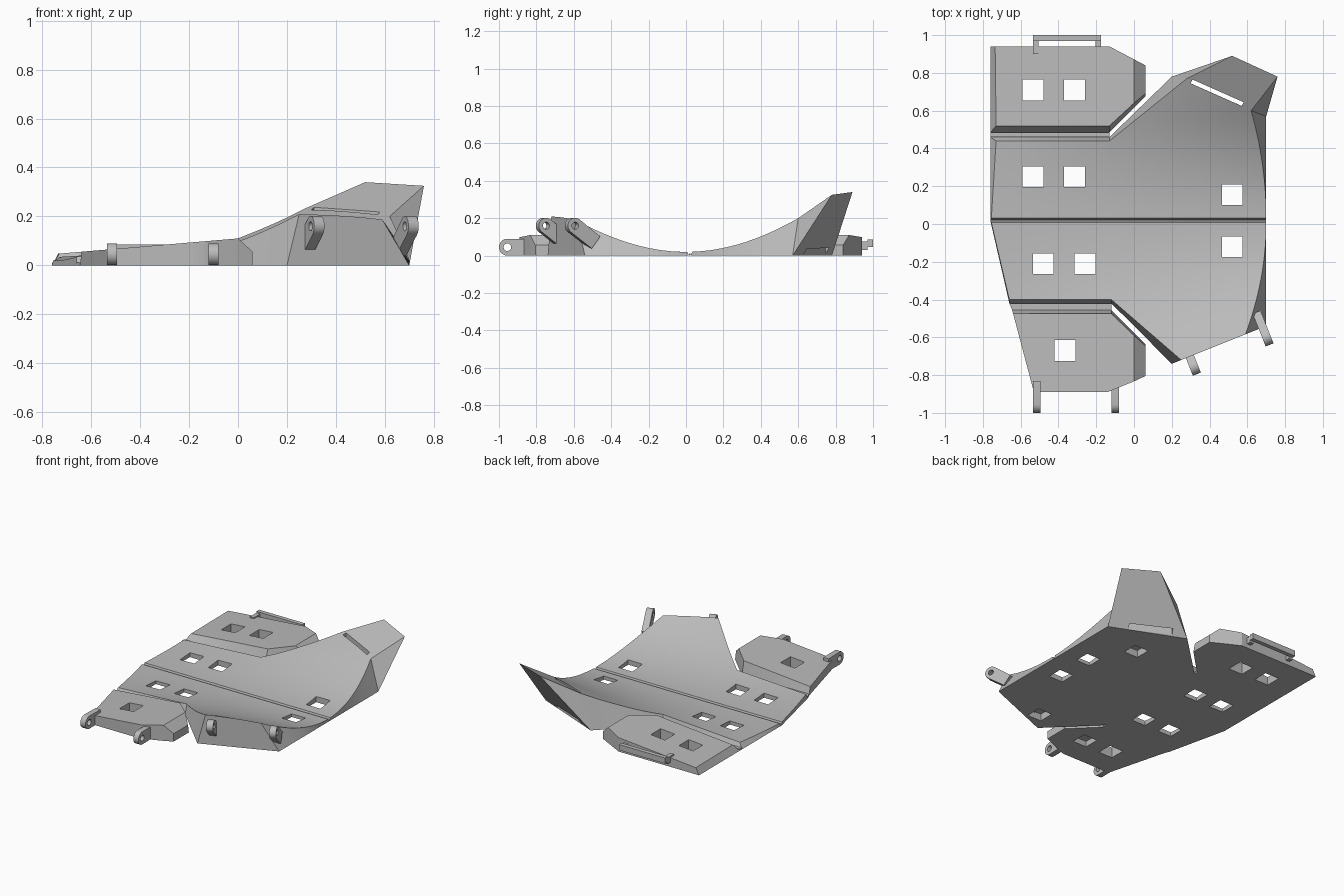
import bpy, bmesh, math
from mathutils import Vector, Matrix

old = bpy.data.objects.get("Cube")
if old:
    bpy.data.objects.remove(old, do_unlink=True)

grey = bpy.data.materials.new("plain_grey")
grey.use_nodes = True
grey.diffuse_color = (0.5, 0.5, 0.5, 1)
grey.node_tree.nodes["Principled BSDF"].inputs["Base Color"].default_value = (0.5, 0.5, 0.5, 1)


def finish(name, bm):
    bmesh.ops.recalc_face_normals(bm, faces=bm.faces)
    mesh = bpy.data.meshes.new(name)
    bm.to_mesh(mesh)
    bm.free()
    mesh.materials.append(grey)
    ob = bpy.data.objects.new(name, mesh)
    bpy.context.collection.objects.link(ob)
    return ob


def activate(ob):
    bpy.ops.object.select_all(action='DESELECT')
    ob.select_set(True)
    bpy.context.view_layer.objects.active = ob


def prism(name, outline, z0, z1):
    """Upright prism over a plan outline."""
    bm = bmesh.new()
    face = bm.faces.new([bm.verts.new((x, y, z0)) for x, y in outline])
    ext = bmesh.ops.extrude_face_region(bm, geom=[face])
    top = [v for v in ext["geom"] if isinstance(v, bmesh.types.BMVert)]
    bmesh.ops.translate(bm, verts=top, vec=(0, 0, z1 - z0))
    return finish(name, bm)


def box(name, x0, x1, y0, y1, z0, z1):
    return prism(name, [(x0, y0), (x1, y0), (x1, y1), (x0, y1)], z0, z1)


def loft(name, stations, height, bow=0, nx=6, ny=14):
    """Solid over a flat base; station = inner base, inner top, outer base, outer top."""
    rows = []
    for k, (a, b) in enumerate(zip(stations, stations[1:])):
        for i in range(nx + (k == len(stations) - 2)):
            rows.append([Vector(p).lerp(Vector(q), i / nx) for p, q in zip(a, b)])
    bm = bmesh.new()
    rings = []
    for r, (ib, it, ob, ot) in enumerate(rows):
        base, top = [], []
        for j in range(ny + 1):
            s = j / ny
            p = ib.lerp(ob, s)
            q = it.lerp(ot, s)
            q.x += bow * s * (1 - s) * r / (len(rows) - 1)
            base.append(bm.verts.new((p.x, p.y, 0)))
            top.append(bm.verts.new((q.x, q.y, height(q.x, q.y))))
        rings.append(base + top[::-1])
    n = len(rings[0])
    for a, b in zip(rings, rings[1:]):
        for j in range(n):
            bm.faces.new((a[j], a[(j + 1) % n], b[(j + 1) % n], b[j]))
    for ring in (rings[0], rings[-1]):
        for j in range(ny):
            bm.faces.new((ring[j], ring[j + 1], ring[n - 2 - j], ring[n - 1 - j]))
    return finish(name, bm)


def trough(x, y):
    """Concave bed that deepens toward the left side."""
    y = abs(y)
    rise = 0.5 * y * y if y < 0.6 else 0.18 + 0.55 * (y - 0.6)
    return 0.02 + (0.15 + 0.63 * (x + 0.73)) * rise


def panel_top(x, y):
    return 0.11 - 0.085 * abs(x) if x < 0 else 0.11 - 0.9 * x


# Main bed, in two halves beside the central fold
rear_bed = loft("rear_bed", [
    [(-.76, .025), (-.755, .033), (-.76, .46), (-.73, .44)],
    [(-.13, .025), (-.13, .033), (-.13, .46), (-.13, .44)],
    [(.3, .025), (.3, .033), (.2, .78), (.28, .77)],
    [(.7, .025), (.7, .033), (.7, .57), (.62, .6)]], trough, 0.08)
front_bed = loft("front_bed", [
    [(-.76, .015), (-.755, .007), (-.66, -.42), (-.66, -.4)],
    [(-.12, .015), (-.12, .007), (-.12, -.42), (-.12, -.4)],
    [(.3, .015), (.3, .007), (.2, -.74), (.25, -.72)],
    [(.7, .015), (.7, .007), (.7, -.54), (.59, -.584)]], trough, 0.11)

# Side panels with chamfered ends
rear_panel = loft("rear_panel", [
    [(-.76, .485), (-.73, .52), (-.76, .94), (-.735, .94)],
    [(-.13, .485), (-.13, .52), (-.13, .94), (-.13, .94)],
    [(0, .615), (0, .64), (0, .872), (0, .872)],
    [(.06, .675), (.06, .69), (.06, .84), (.06, .84)]], panel_top)
front_panel = loft("front_panel", [
    [(-.645, -.455), (-.64, -.475), (-.53, -.89), (-.53, -.89)],
    [(-.12, -.455), (-.12, -.475), (-.14, -.89), (-.14, -.89)],
    [(0, -.575), (0, -.59), (0, -.833), (0, -.833)],
    [(.06, -.635), (.06, -.645), (.06, -.805), (.06, -.805)]], panel_top)

# Raised rear wing, leaning outward
bm = bmesh.new()
a, b, c, d, e, f = [bm.verts.new(p) for p in (
    (.2, .78, 0), (.7, .57, 0), (.62, .6, trough(.62, .6)),
    (.28, .77, trough(.28, .77)), (.52, .89, .34), (.76, .78, .325))]
for loop in ((a, b, c, d), (d, c, f, e), (a, e, f, b), (a, d, e), (b, f, c)):
    bm.faces.new(loop)
rear_wing = finish("rear_wing", bm)

# Thin folds joining the parts
box("central_fold", -.76, .7, .015, .025, 0, .01)
box("rear_fold", -.76, -.13, .46, .485, 0, .012)
prism("front_fold", [(-.645, -.455), (-.12, -.455), (-.12, -.42), (-.66, -.42)], 0, .012)

# Square holes, blind recesses underneath and the wing slot
hole = 0.055
cuts = {
    rear_panel: [(-.535, .71, 1), (-.315, .71, 1)],
    rear_bed: [(-.535, .25, 1), (-.315, .25, 1), (.52, .155, 1), (.35, .44, .05)],
    front_bed: [(.52, -.12, 1), (-.48, -.21, 1), (-.26, -.21, 1), (.3, -.6, .05)],
    front_panel: [(-.365, -.67, 1), (-.145, -.67, .04)],
    rear_wing: [],
}
slot = [(.30, .745), (.57, .625), (.58, .645), (.31, .765)]
for ob, squares in cuts.items():
    cutters = [box("hole_cutter", x - hole, x + hole, y - hole, y + hole, -.1, top)
               for x, y, top in squares]
    if ob in (rear_bed, rear_wing):
        cutters.append(prism("slot_cutter", slot, -.1, 1))
    for cutter in cutters:
        cutter.hide_render = True
        mod = ob.modifiers.new("cut", 'BOOLEAN')
        mod.operation = 'DIFFERENCE'
        mod.solver = 'EXACT'
        mod.object = cutter
        activate(ob)
        bpy.ops.object.modifier_apply(modifier=mod.name)
        bpy.data.objects.remove(cutter, do_unlink=True)


def lug(name, origin, normal, eye, tail, radius, width):
    """Strap with a round pierced end; eye and tail are (outward, height)."""
    eye, tail = Vector(eye), Vector(tail)
    out = (eye - tail).normalized()
    side = Vector((-out.y, out.x))
    steps = 20
    bm = bmesh.new()
    layers = []
    for w in (-width / 2, width / 2):
        outer, inner = [], []
        for i in range(steps):
            t = 2 * math.pi * i / steps
            ray = out * math.cos(t) + side * math.sin(t)
            p = eye + ray * radius
            if math.cos(t) < -0.01:
                p = tail + side * radius * math.sin(t)
            outer.append(bm.verts.new((w, p.x, p.y)))
            q = eye + ray * radius * 0.45
            inner.append(bm.verts.new((w, q.x, q.y)))
        layers.append((outer, inner))
    (o0, i0), (o1, i1) = layers
    for i in range(steps):
        j = (i + 1) % steps
        for p, q in ((o0, i0), (o1, i1), (o0, o1), (i0, i1)):
            bm.faces.new((p[i], p[j], q[j], q[i]))
    n = Vector((normal[0], normal[1], 0)).normalized()
    across = n.cross(Vector((0, 0, 1)))
    m = Matrix((across, n, (0, 0, 1))).transposed().to_4x4()
    bm.transform(Matrix.Translation((origin[0], origin[1], 0)) @ m)
    return finish(name, bm)


# Hinge lugs on the front panel and the front wall
for side, x in (("right", -.515), ("left", -.1)):
    lug(f"panel_lug_{side}", (x, -.89), (0, -1), (.065, .045), (-.06, .045), .045, .04)
for side, p in (("right", (.295, -.7)), ("left", (.68, -.545))):
    lug(f"wall_lug_{side}", p, (.37, -.93), (.06, .16), (-.06, .07), .042, .045)

# Catch bar behind the rear panel
box("catch_bar", -.535, -.175, .97, 1, .045, .085)
for side, x in (("right", -.535), ("left", -.205)):
    box(f"catch_post_{side}", x, x + .03, .9, .97, .03, .075)

for ob in list(bpy.context.scene.objects):
    if ob.type == 'MESH' and grey.name in ob.data.materials:
        activate(ob)
        bpy.ops.object.shade_smooth_by_angle(angle=math.radians(25))
